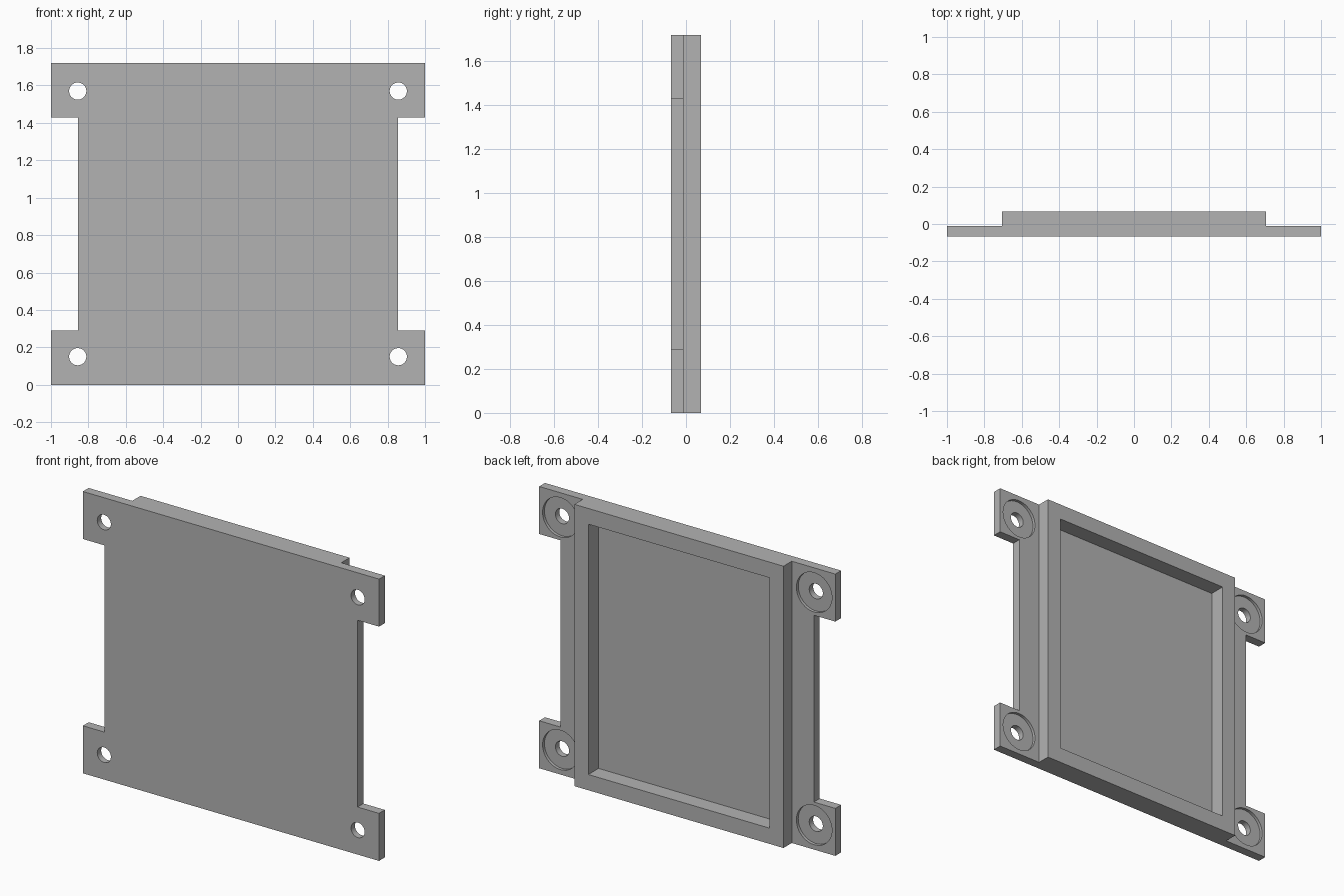
import bpy
import bmesh
from mathutils import Matrix

if "Cube" in bpy.data.objects:
    bpy.data.objects.remove(bpy.data.objects["Cube"], do_unlink=True)

HEIGHT = 1.72
FRONT, STEP, BACK = -0.068, -0.012, 0.068
FLOOR = -0.03              # bottom of the large rear pocket
NOTCH_X, NOTCH_Z = 0.855, 0.29
HOLE_X, HOLE_Z = 0.857, 0.15

grey = bpy.data.materials.new("plain grey")
grey.use_nodes = True
colour = (0.45, 0.45, 0.45, 1)
grey.diffuse_color = colour
grey.node_tree.nodes["Principled BSDF"].inputs["Base Color"].default_value = colour


def add_object(name, bm):
    bmesh.ops.recalc_face_normals(bm, faces=bm.faces)
    mesh = bpy.data.meshes.new(name)
    bm.to_mesh(mesh)
    bm.free()
    mesh.materials.append(grey)
    obj = bpy.data.objects.new(name, mesh)
    bpy.context.collection.objects.link(obj)
    return obj


def prism(name, outline, y0, y1):
    """Extrude an x-z outline from y0 to y1."""
    bm = bmesh.new()
    face = bm.faces.new([bm.verts.new((x, y0, z)) for x, z in outline])
    side = bmesh.ops.extrude_face_region(bm, geom=[face])["geom"]
    moved = [v for v in side if isinstance(v, bmesh.types.BMVert)]
    bmesh.ops.translate(bm, verts=moved, vec=(0, y1 - y0, 0))
    return add_object(name, bm)


def box(name, half, z0, z1, y0, y1):
    return prism(name, [(-half, z0), (half, z0), (half, z1), (-half, z1)], y0, y1)


def cylinder(name, x, z, radius, y0, y1):
    bm = bmesh.new()
    place = Matrix.Translation((x, (y0 + y1) / 2, z)) @ Matrix.Rotation(1.5707963, 4, "X")
    bmesh.ops.create_cone(bm, cap_ends=True, segments=48, radius1=radius,
                          radius2=radius, depth=y1 - y0, matrix=place)
    return add_object(name, bm)


def combine(target, tool, operation):
    """Apply a boolean and remove the tool object."""
    tool.hide_render = True
    mod = target.modifiers.new("boolean", "BOOLEAN")
    mod.operation, mod.solver, mod.object = operation, "EXACT", tool
    bpy.context.view_layer.update()
    evaluated = target.evaluated_get(bpy.context.evaluated_depsgraph_get())
    result = bpy.data.meshes.new_from_object(evaluated)
    target.modifiers.clear()
    target.data = result
    bpy.data.objects.remove(tool, do_unlink=True)


# Flat plate with four corner ears
right_half = [(1, 0), (1, NOTCH_Z), (NOTCH_X, NOTCH_Z),
              (NOTCH_X, HEIGHT - NOTCH_Z), (1, HEIGHT - NOTCH_Z), (1, HEIGHT)]
outline = right_half + [(-x, z) for x, z in reversed(right_half)]
panel = prism("mounting_panel", outline, FRONT, STEP)

# Raised rear frame and its pocket
combine(panel, box("rear_block", 0.706, 0, HEIGHT, -0.05, BACK), "UNION")
combine(panel, box("pocket_cutter", 0.612, 0.096, HEIGHT - 0.096, FLOOR, 0.2), "DIFFERENCE")

# Counterbored screw holes in the ears
for x in (-HOLE_X, HOLE_X):
    for z in (HOLE_Z, HEIGHT - HOLE_Z):
        combine(panel, cylinder("counterbore_cutter", x, z, 0.12, STEP - 0.018, 0.05), "DIFFERENCE")
        combine(panel, cylinder("hole_cutter", x, z, 0.046, -0.2, 0.2), "DIFFERENCE")

# Smooth the hole walls, keep the edges crisp
bpy.ops.object.select_all(action="DESELECT")
panel.select_set(True)
bpy.context.view_layer.objects.active = panel
bpy.ops.object.shade_smooth_by_angle(angle=0.5)
